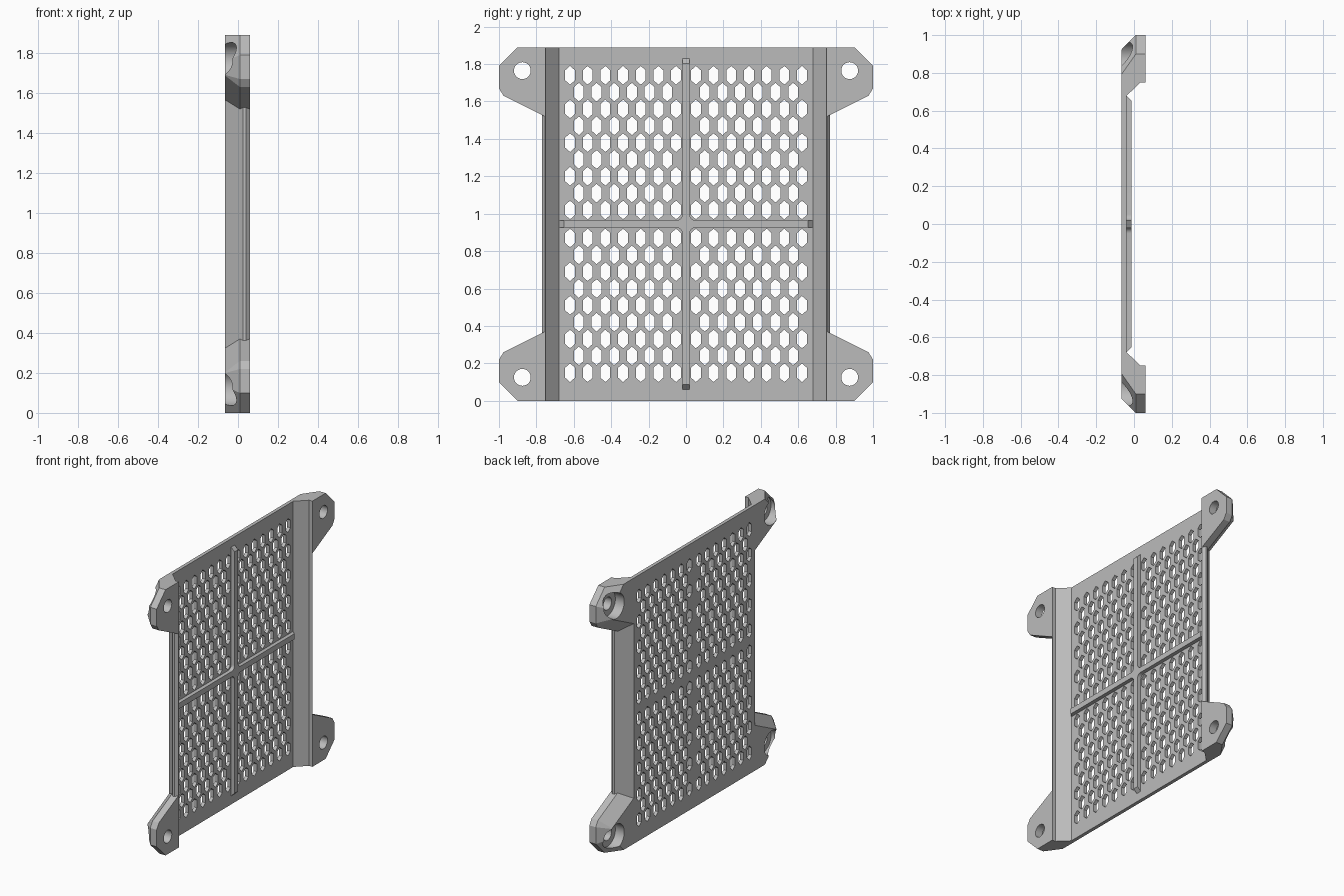
import bpy, bmesh, math
from mathutils import Matrix

if "Cube" in bpy.data.objects:
    bpy.data.objects.remove(bpy.data.objects["Cube"])

MID = 0.945          # half height of the panel
BACK, SKIN, FRONT = -0.065, -0.04, 0.06

grey = bpy.data.materials.new("light grey")
grey.use_nodes = True
grey.diffuse_color = (0.5, 0.5, 0.5, 1)
grey.node_tree.nodes["Principled BSDF"].inputs["Base Color"].default_value = (0.5, 0.5, 0.5, 1)


def make_object(name, bm, helper=False):
    bmesh.ops.recalc_face_normals(bm, faces=bm.faces)
    mesh = bpy.data.meshes.new(name)
    bm.to_mesh(mesh)
    bm.free()
    mesh.materials.append(grey)
    obj = bpy.data.objects.new(name, mesh)
    bpy.context.collection.objects.link(obj)
    obj.hide_render = helper
    return obj


def loft(bm, layers):
    """Join matching (y, z) loops placed at successive x and cap both ends."""
    rings = [[bm.verts.new((x, y, z + MID)) for y, z in loop] for x, loop in layers]
    n = len(rings[0])
    for a, b in zip(rings, rings[1:]):
        for i in range(n):
            j = (i + 1) % n
            bm.faces.new((a[i], a[j], b[j], b[i]))
    bm.faces.new(rings[0])
    bm.faces.new(rings[-1])


def four_way(quarter):
    """Mirror a quarter outline, top to side, into a closed loop."""
    right = quarter + [(y, -z) for y, z in reversed(quarter)]
    return right + [(-y, z) for y, z in reversed(right)]


def outline(d, wall):
    """Frame outline with ears, its ear edges inset by d, its side wall at wall."""
    knee_y, knee_z = 0.975 - 0.696 * d, 0.685 + 0.77 * d
    return four_way([
        (0.9 - 1.414 * d, MID),
        (1 - d, 0.845 - 0.414 * d),
        (1 - d, 0.725 + 0.283 * d),
        (knee_y, knee_z),
        (wall, knee_z - 0.5 * (knee_y - wall)),
    ])


def cylinder(bm, radius, x0, x1, y, z):
    turn = Matrix.Translation(((x0 + x1) / 2, y, z + MID)) @ Matrix.Rotation(math.pi / 2, 4, 'Y')
    bmesh.ops.create_cone(bm, cap_ends=True, segments=40, radius1=radius,
                          radius2=radius, depth=x1 - x0, matrix=turn)


# Frame with four ears, chamfered toward the back
bm = bmesh.new()
loft(bm, [(BACK, outline(0.075, 0.68)), (0.01, outline(0, 0.755)),
          (0.025, outline(0, 0.77)), (0.04, outline(0, 0.77)),
          (FRONT, outline(0, 0.754))])
panel = make_object("vent_panel", bm)

# Channel that leaves a thin skin and sloping side walls
bm = bmesh.new()
loft(bm, [(x, [(-w, -1.2), (w, -1.2), (w, 1.2), (-w, 1.2)])
          for x, w in ((SKIN, 0.678), (0.034, 0.75), (0.2, 0.75))])
channel = make_object("channel_cutter", bm, True)

# Staggered six-sided vents in four fields, plus the screw holes
bm = bmesh.new()
half_w, half_h, tip = 0.026, 0.027, 0.05
for side in (-1, 1):
    for level in (-1, 1):
        for row in range(9):
            odd = row % 2
            for col in range(7 - odd):
                y = side * (0.053 + 0.0945 * (col + odd / 2))
                z = level * (0.075 + 0.09 * row)
                hexagon = [(y, z + tip), (y + half_w, z + half_h), (y + half_w, z - half_h),
                           (y, z - tip), (y - half_w, z - half_h), (y - half_w, z + half_h)]
                loft(bm, [(-0.1, hexagon), (0, hexagon)])
        cylinder(bm, 0.045, -0.2, 0.2, side * 0.875, level * 0.82)
vents = make_object("vent_cutter", bm, True)

# Screw head recesses on the back of the ears
bm = bmesh.new()
for side in (-1, 1):
    for level in (-1, 1):
        cylinder(bm, 0.088, -0.2, 0.005, side * 0.875, level * 0.82)
recesses = make_object("recess_cutter", bm, True)

# Apply the cuts
bpy.context.view_layer.objects.active = panel
for cutter in (channel, recesses, vents):
    mod = panel.modifiers.new("cut", 'BOOLEAN')
    mod.operation = 'DIFFERENCE'
    mod.solver = 'EXACT'
    mod.object = cutter
    bpy.ops.object.modifier_apply(modifier=mod.name)
for cutter in (channel, recesses, vents):
    bpy.data.objects.remove(cutter)


# Cross rib with sloped ends and a filleted centre
def cross(inset):
    w, r = 0.02, 0.03
    arc = [(w + r - r * math.cos(a), w + r - r * math.sin(a))
           for a in (math.pi / 2 * i / 6 for i in range(7))]
    return four_way([(w, 0.885 - inset)] + arc + [(0.678 - inset, w)])


bm = bmesh.new()
loft(bm, [(SKIN - 0.003, cross(0)), (SKIN, cross(0)), (-0.013, cross(0.026))])
rib = make_object("cross_rib", bm)

for obj in (panel, rib):
    bpy.ops.object.select_all(action='DESELECT')
    obj.select_set(True)
    bpy.context.view_layer.objects.active = obj
    bpy.ops.object.shade_smooth_by_angle(angle=math.radians(20))
